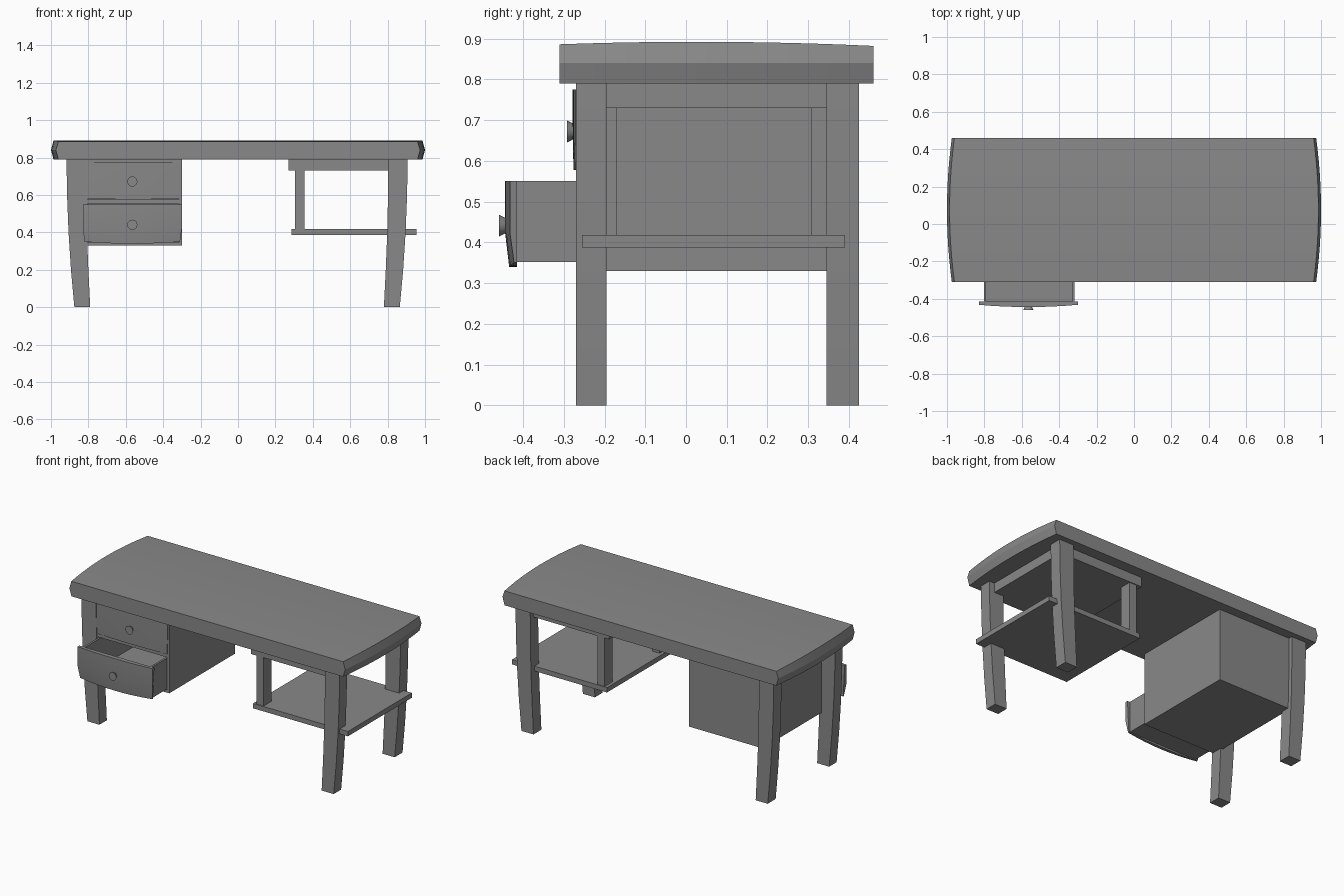
import bpy, bmesh, math
from mathutils import Vector, Matrix

cube = bpy.data.objects.get("Cube")
if cube:
    bpy.data.objects.remove(cube, do_unlink=True)

GREY = (0.25, 0.25, 0.25, 1)
mat = bpy.data.materials.new("desk_grey")
mat.use_nodes = True
mat.diffuse_color = GREY
mat.node_tree.nodes["Principled BSDF"].inputs["Base Color"].default_value = GREY


def finish(bm, name):
    bmesh.ops.recalc_face_normals(bm, faces=bm.faces)
    mesh = bpy.data.meshes.new(name)
    bm.to_mesh(mesh)
    bm.free()
    mesh.materials.append(mat)
    ob = bpy.data.objects.new(name, mesh)
    bpy.context.collection.objects.link(ob)
    return ob


def add_box(bm, x, y, z):
    """Add a box given (min, max) on every axis."""
    lo, hi = Vector((x[0], y[0], z[0])), Vector((x[1], y[1], z[1]))
    m = Matrix.Translation((lo + hi) / 2) @ Matrix.Diagonal((*(hi - lo), 1))
    bmesh.ops.create_cube(bm, size=1, matrix=m)


def boxes(name, *parts):
    bm = bmesh.new()
    for part in parts:
        add_box(bm, *part)
    return finish(bm, name)


def loft(name, sections):
    """Skin a list of equal-length closed loops and cap the ends."""
    bm = bmesh.new()
    rings = [[bm.verts.new(p) for p in s] for s in sections]
    n = len(rings[0])
    for a, b in zip(rings, rings[1:]):
        for i in range(n):
            j = (i + 1) % n
            bm.faces.new((a[i], a[j], b[j], b[i]))
    bm.faces.new(rings[0])
    bm.faces.new(rings[-1])
    return finish(bm, name)


def smooth(ob):
    bpy.ops.object.select_all(action="DESELECT")
    ob.select_set(True)
    bpy.context.view_layer.objects.active = ob
    bpy.ops.object.shade_smooth_by_angle(angle=math.radians(25))


# Tabletop: bowed pointed ends, very slightly domed
FRONT, BACK, STEPS = -0.31, 0.46, 12
sections = []
for i in range(STEPS + 1):
    t = 2 * i / STEPS - 1
    y = (FRONT + BACK) / 2 + t * (BACK - FRONT) / 2
    w = 1.0 - 0.026 * t * t
    top = 0.892 - 0.008 * t * t - 0.002 * t
    half = [(w - 0.014, top), (w, 0.84), (w - 0.014, 0.79)]
    outline = half + [(-x, z) for x, z in reversed(half)]
    sections.append([(x, y, z) for x, z in outline])
smooth(loft("tabletop", sections))

# Legs: gently curved inwards towards the floor (inner x, outer x, z)
LEG = [(0.78, 0.865, 0), (0.79, 0.883, 0.2), (0.798, 0.896, 0.4),
       (0.802, 0.904, 0.6), (0.803, 0.907, 0.79)]
for side, sx, shift in (("left", 1, 0), ("right", -1, -0.01)):
    for end, y0, y1 in (("front", -0.27, -0.195), ("back", 0.345, 0.425)):
        rings = []
        for a, b, z in LEG:
            a, b = sx * a + shift, sx * b + shift
            rings.append([(a, y0, z), (b, y0, z), (b, y1, z), (a, y1, z)])
        smooth(loft(f"{end}_{side}_leg", rings))

# Drawer cabinet: open-fronted carcass
X0, X1, T = -0.82, -0.30, 0.015
depth = (-0.265, 0.40)
boxes("drawer_cabinet",
      ((X0, X0 + T), depth, (0.33, 0.79)),
      ((X1 - T, X1), depth, (0.33, 0.79)),
      ((X0, X1), (0.385, 0.40), (0.33, 0.79)),
      ((X0, X1), depth, (0.33, 0.345)),
      ((X0, X1), depth, (0.555, 0.575)),
      ((X0, X1), depth, (0.775, 0.79)))


# Bowed drawer fronts
def bowed_front(name, x, z, y_back, y_edge, bow, tuck):
    cx, hw = (x[0] + x[1]) / 2, (x[1] - x[0]) / 2
    rings = []
    for i in range(9):
        t = i / 4 - 1
        px, lx = cx + t * hw, cx + t * (hw - tuck)
        py = y_edge - bow * (1 - t * t)
        low = z[0] + tuck * t * t
        mid = z[0] + 0.4 * (z[1] - z[0])
        rings.append([(lx, y_back, low), (lx, py + tuck, low), (px, py, mid),
                      (px, py, z[1]), (px, y_back, z[1])])
    smooth(loft(name, rings))


bowed_front("upper_drawer_front", (-0.81, -0.31), (0.577, 0.775),
            -0.255, -0.271, 0.007, 0.002)
bowed_front("lower_drawer_front", (-0.83, -0.30), (0.34, 0.55),
            -0.415, -0.432, 0.012, 0.01)

# Pulled-out drawer tray
run = (-0.416, 0.15)
boxes("lower_drawer_tray",
      ((-0.803, -0.79), run, (0.352, 0.55)),
      ((-0.33, -0.317), run, (0.352, 0.55)),
      ((-0.803, -0.317), (0.135, 0.15), (0.352, 0.55)),
      ((-0.803, -0.317), run, (0.352, 0.367)))

# Flared round knobs
for name, y, z in (("upper_knob", -0.283, 0.672), ("lower_knob", -0.45, 0.441)):
    bm = bmesh.new()
    m = Matrix.Translation((-0.565, y, z)) @ Matrix.Rotation(math.pi / 2, 4, "X")
    bmesh.ops.create_cone(bm, cap_ends=True, segments=20, radius1=0.018,
                          radius2=0.027, depth=0.018, matrix=m)
    smooth(finish(bm, name))

# Open shelf bay: top rail block, lower shelf and its two posts
boxes("shelf_bay_top", ((0.27, 0.87), (-0.255, 0.39), (0.73, 0.79)))
boxes("lower_shelf", ((0.285, 0.955), (-0.255, 0.39), (0.387, 0.418)))
for end, y0, y1 in (("front", -0.25, -0.17), ("back", 0.308, 0.385)):
    boxes(f"{end}_shelf_post", ((0.305, 0.355), (y0, y1), (0.418, 0.73)))
